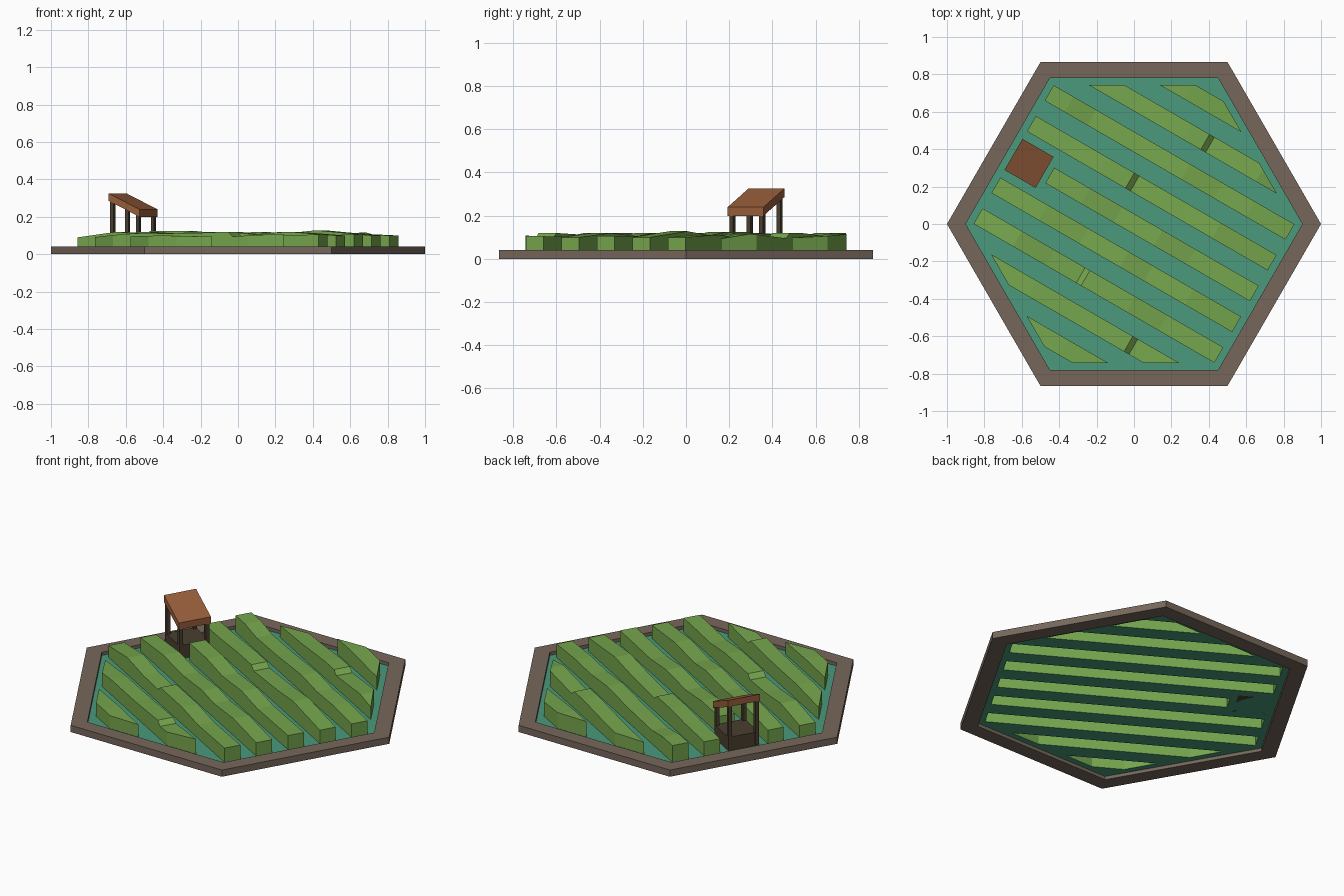
import bpy, bmesh
from math import cos, sin, pi, radians
from mathutils import Matrix, Vector

if "Cube" in bpy.data.objects:
    bpy.data.objects.remove(bpy.data.objects["Cube"])

# Everything is built with the crop rows along x, then turned by -30 degrees
TURN = Matrix.Rotation(radians(-30), 4, 'Z')
WATER_Z, PITCH, HALF, ROW_R, GAP_X = 0.02, 0.19, 0.0475, 0.858, -0.52
APOTHEM = ROW_R * cos(pi / 6)


def material(name, rgb):
    m = bpy.data.materials.new(name)
    m.diffuse_color = (*rgb, 1)
    m.use_nodes = True
    m.node_tree.nodes["Principled BSDF"].inputs["Base Color"].default_value = m.diffuse_color
    return m


STONE = material("stone", (0.18, 0.135, 0.105))
WATER = material("water", (0.07, 0.32, 0.20))
LEAF = material("leaf", (0.18, 0.38, 0.075))
ROOF = material("roof_clay", (0.32, 0.115, 0.045))
WOOD = material("dark_wood", (0.07, 0.05, 0.03))


def finish(bm, name, mat):
    bm.transform(TURN)
    me = bpy.data.meshes.new(name)
    bm.to_mesh(me)
    bm.free()
    me.materials.append(mat)
    ob = bpy.data.objects.new(name, me)
    bpy.context.collection.objects.link(ob)
    return ob


def hexagon(bm, r, z):
    return [bm.verts.new((r * cos(pi / 6 + i * pi / 3), r * sin(pi / 6 + i * pi / 3), z))
            for i in range(6)]


def cut(bm, co, no, clear=False):
    bmesh.ops.bisect_plane(bm, geom=bm.verts[:] + bm.edges[:] + bm.faces[:], dist=1e-5,
                           plane_co=co, plane_no=no, clear_outer=clear)


# Hexagonal frame
bm = bmesh.new()
loops = [hexagon(bm, r, z) for r, z in ((1, 0), (1, 0.04), (0.9, 0.04), (0.9, 0))]
for a, b in zip(loops, loops[1:] + loops[:1]):
    for i in range(6):
        j = (i + 1) % 6
        bm.faces.new((a[i], a[j], b[j], b[i]))
bmesh.ops.recalc_face_normals(bm, faces=bm.faces[:])
finish(bm, "frame", STONE)

# Water sheet, open beneath the rows
bm = bmesh.new()
bm.faces.new(hexagon(bm, 0.9, WATER_Z))
for k in range(-4, 5):
    for s in (-1, 1):
        cut(bm, (0, k * PITCH + s * HALF, 0), (0, 1, 0))
for i in range(6):
    no = Vector((cos(i * pi / 3), sin(i * pi / 3), 0))
    cut(bm, no * APOTHEM, no)
cut(bm, (GAP_X, 0, 0), (1, 0, 0))


def in_row(p):
    k = round(p.y / PITCH)
    inside = all(p.x * cos(i * pi / 3) + p.y * sin(i * pi / 3) < APOTHEM for i in range(6))
    return inside and abs(p.y - k * PITCH) < HALF and (k != 0 or p.x > GAP_X)


holes = [f for f in bm.faces if in_row(f.calc_center_median())]
bmesh.ops.delete(bm, geom=holes, context='FACES')
finish(bm, "water", WATER)

# Crop rows: height profile (distance along row, z) for each row
PROFILES = {
    4: [(-0.4, 0.11), (-0.1, 0.115), (0.2, 0.10), (0.45, 0.10)],
    3: [(-0.6, 0.09), (-0.3, 0.10), (0, 0.12), (0.11, 0.12), (0.14, 0.095), (0.45, 0.115), (0.6, 0.09)],
    2: [(-0.743, 0.12), (-0.62, 0.12), (-0.48, 0.10), (-0.2, 0.105), (0.1, 0.12), (0.3, 0.105),
        (0.5, 0.11), (0.743, 0.10)],
    1: [(-0.743, 0.105), (-0.5, 0.11), (-0.3, 0.12), (-0.135, 0.12), (-0.105, 0.095), (0.2, 0.11),
        (0.4, 0.128), (0.743, 0.10)],
    0: [(-0.52, 0.125), (-0.3, 0.125), (-0.1, 0.105), (0.15, 0.12), (0.35, 0.10), (0.743, 0.105)],
    -1: [(-0.743, 0.10), (-0.45, 0.12), (-0.2, 0.105), (0.05, 0.12), (0.2, 0.105), (0.45, 0.12),
         (0.743, 0.10)],
    -2: [(-0.743, 0.09), (-0.5, 0.12), (-0.3, 0.10), (-0.11, 0.095), (-0.08, 0.12), (0.2, 0.12),
         (0.4, 0.10), (0.743, 0.105)],
    -3: [(-0.6, 0.09), (-0.3, 0.11), (0, 0.11), (0.295, 0.12), (0.325, 0.095), (0.6, 0.11)],
    -4: [(-0.45, 0.09), (0, 0.10), (0.4, 0.09)],
}


def height(profile, x):
    if x <= profile[0][0]:
        return profile[0][1]
    for (x0, z0), (x1, z1) in zip(profile, profile[1:]):
        if x <= x1:
            return z0 + (z1 - z0) * (x - x0) / (x1 - x0)
    return profile[-1][1]


for k, prof in PROFILES.items():
    bm = bmesh.new()
    bm.faces.new(hexagon(bm, ROW_R, WATER_Z))
    for s in (-1, 1):
        cut(bm, (0, k * PITCH + s * HALF, 0), (0, s, 0), True)
    if k == 0:
        cut(bm, (GAP_X, 0, 0), (-1, 0, 0), True)
    for x, _ in prof:
        cut(bm, (x, 0, 0), (1, 0, 0))
    res = bmesh.ops.extrude_face_region(bm, geom=bm.faces[:])
    for v in res["geom"]:
        if isinstance(v, bmesh.types.BMVert):
            v.co.z = height(prof, v.co.x)
    bmesh.ops.recalc_face_normals(bm, faces=bm.faces[:])
    base = [f for f in bm.faces if all(v.co.z < WATER_Z + 1e-4 for v in f.verts)]
    bmesh.ops.delete(bm, geom=base, context='FACES')
    finish(bm, f"crop_row_{k + 5}", LEAF)

# Hut at the head of the middle row
HX = -0.648


def box(name, x, y, half, z0, top, mat):
    """Square box; z0 and top may be functions of x for slanted ends."""
    bm = bmesh.new()
    bmesh.ops.create_cube(bm, size=2)
    for v in bm.verts:
        px, py = x + v.co.x * half, y + v.co.y * half
        z = top if v.co.z > 0 else z0
        v.co = (px, py, z(px) if callable(z) else z)
    finish(bm, name, mat)


def roof_z(offset):
    return lambda x: 0.325 - 0.085 * (x - HX + 0.095) / 0.19 + offset


box("hut_base", HX, 0, 0.09, WATER_Z, 0.10, WOOD)
for i, sx in enumerate((-1, 1)):
    for j, sy in enumerate((-1, 1)):
        box(f"hut_post_{2 * i + j + 1}", HX + sx * 0.08, sy * 0.08, 0.0105, WATER_Z, roof_z(-0.035), WOOD)
box("hut_roof", HX, 0, 0.096, roof_z(-0.04), roof_z(0), ROOF)
